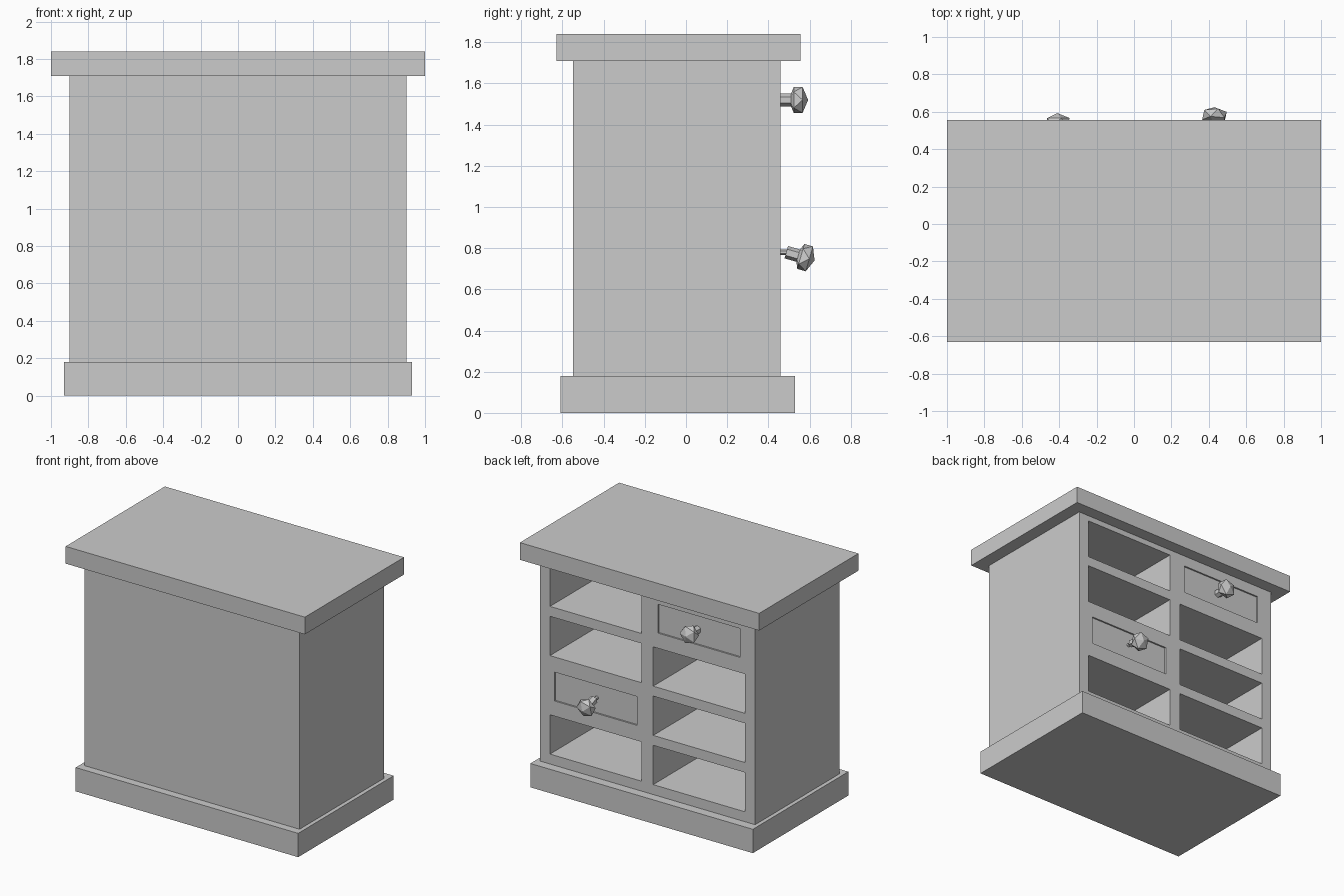
import bpy, bmesh, math
from mathutils import Matrix, Vector

if "Cube" in bpy.data.objects:
    bpy.data.objects.remove(bpy.data.objects["Cube"])


def finish(name, bm):
    bmesh.ops.recalc_face_normals(bm, faces=bm.faces)
    mesh = bpy.data.meshes.new(name)
    bm.to_mesh(mesh)
    bm.free()
    obj = bpy.data.objects.new(name, mesh)
    bpy.context.collection.objects.link(obj)
    return obj


def slab(name, half_x, y0, y1, z0, z1):
    bm = bmesh.new()
    bmesh.ops.create_cube(bm, size=1)
    for v in bm.verts:
        v.co = (v.co.x * 2 * half_x,
                (y0 + y1) / 2 + v.co.y * (y1 - y0),
                (z0 + z1) / 2 + v.co.z * (z1 - z0))
    return finish(name, bm)


def push_in(bm, face, depth):
    new = bmesh.ops.extrude_discrete_faces(bm, faces=[face])["faces"][0]
    bmesh.ops.translate(bm, verts=new.verts, vec=(0, -depth, 0))


# Carcass: front grid with open drawer bays and two closed drawers
FRONT, BACK = 0.46, -0.55
BOTTOM, TOP = 0.18, 1.71
ROW0, PITCH, OPEN_H = 0.255, 0.372, 0.297
xs = [-0.9, -0.815, -0.048, 0.048, 0.815, 0.9]
zs = [BOTTOM]
for r in range(4):
    zs += [ROW0 + r * PITCH, ROW0 + r * PITCH + OPEN_H]
zs.append(TOP)
closed = {(0, 3), (1, 1)}          # (column, row from the bottom)

bm = bmesh.new()
grid = [[bm.verts.new((x, FRONT, z)) for x in xs] for z in zs]
bays = {}
for j in range(len(zs) - 1):
    for i in range(len(xs) - 1):
        # wound so that normals face +y
        f = bm.faces.new((grid[j][i], grid[j + 1][i],
                          grid[j + 1][i + 1], grid[j][i + 1]))
        if i % 2 and j % 2:
            bays[(i // 2, j // 2)] = f
rim = [e for e in bm.edges if e.is_boundary]
# sides and back panel
ret = bmesh.ops.extrude_edge_only(bm, edges=rim)["geom"]
for v in ret:
    if isinstance(v, bmesh.types.BMVert):
        v.co.y = BACK
bmesh.ops.contextual_create(bm, geom=[e for e in ret if isinstance(e, bmesh.types.BMEdge)
                                      and all(abs(v.co.y - BACK) < 1e-5 for v in e.verts)])
for key, face in bays.items():
    if key in closed:
        bmesh.ops.inset_region(bm, faces=[face], thickness=0.056)
        push_in(bm, face, 0.012)
    else:
        push_in(bm, face, 0.93)
finish("carcass", bm)

# Top board and plinth
slab("top_board", 1.0, -0.63, 0.555, TOP, 1.84)
slab("plinth", 0.93, -0.61, 0.53, 0.0, BOTTOM)


def rod(bm, radius, start, end, sides=6):
    m = Matrix.Translation((0, (start + end) / 2, 0)) @ Matrix.Rotation(math.pi / 2, 4, 'X')
    bmesh.ops.create_cone(bm, cap_ends=True, segments=sides, radius1=radius,
                          radius2=radius, depth=end - start, matrix=m)


def knob(name, base, droop):
    bm = bmesh.new()
    rod(bm, 0.031, -0.005, 0.075)
    m = (Matrix.Translation((0, 0.09, 0)) @ Matrix.Diagonal((0.074, 0.048, 0.074, 1))
         @ Matrix.Rotation(-math.pi / 2, 4, 'X'))
    bmesh.ops.create_icosphere(bm, subdivisions=1, radius=1, matrix=m)
    obj = finish(name, bm)
    obj.location = base
    obj.rotation_euler.x = math.radians(-droop)
    return obj


# Faceted knobs: one straight, one hanging loose on its screw
knob("upper_knob", (-0.41, 0.455, 1.52), 0)
knob("loose_knob", (0.43, 0.492, 0.779), 16)
bm = bmesh.new()
rod(bm, 0.014, -0.03, 0.05)
screw = finish("loose_knob_screw", bm)
screw.location = (0.43, 0.46, 0.78)
